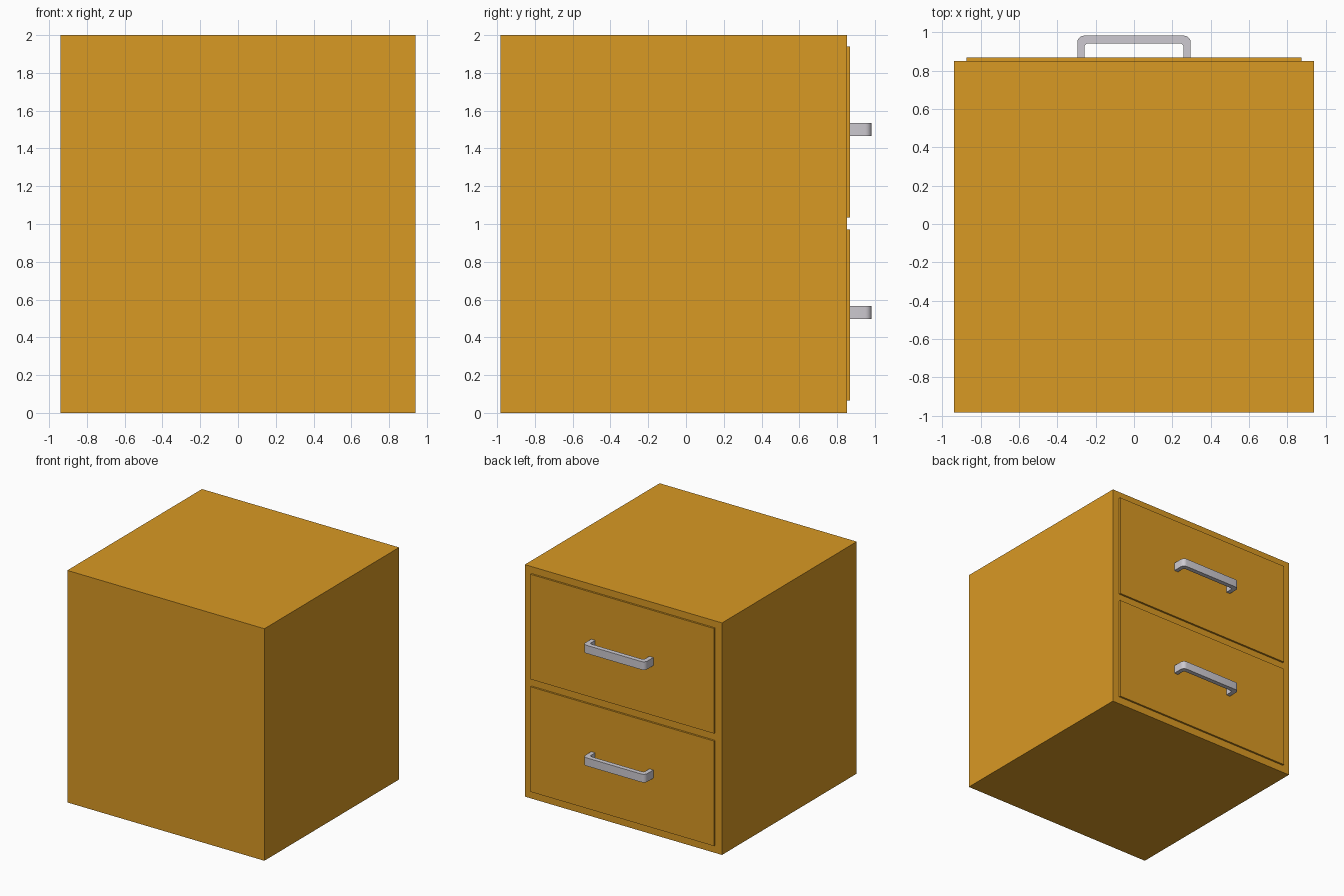
import bpy, bmesh, math

if "Cube" in bpy.data.objects:
    bpy.data.objects.remove(bpy.data.objects["Cube"])


def material(name, rgb):
    m = bpy.data.materials.new(name)
    m.diffuse_color = (*rgb, 1.0)
    m.use_nodes = True
    m.node_tree.nodes["Principled BSDF"].inputs["Base Color"].default_value = m.diffuse_color
    return m


WOOD = material("warm wood", (0.694, 0.319, 0.0176))
METAL = material("pale metal", (0.61, 0.59, 0.635))


def add_object(name, bm, mat):
    bmesh.ops.recalc_face_normals(bm, faces=bm.faces)
    mesh = bpy.data.meshes.new(name)
    bm.to_mesh(mesh)
    bm.free()
    mesh.materials.append(mat)
    obj = bpy.data.objects.new(name, mesh)
    bpy.context.collection.objects.link(obj)
    return obj


def box(name, lo, hi, mat):
    bm = bmesh.new()
    bmesh.ops.create_cube(bm, size=1)
    for v in bm.verts:
        v.co = [(a + b) / 2 + c * (b - a) for a, b, c in zip(lo, hi, v.co)]
    return add_object(name, bm, mat)


def rounded_corner(x, y, r, steps=5):
    """Quarter arc from the +x side to the +y side of corner (x, y)."""
    return [(x - r + r * math.cos(t), y - r + r * math.sin(t))
            for t in (math.pi / 2 * i / steps for i in range(steps + 1))]


def handle(name, z, y0=0.864, height=0.07):
    # U-shaped profile seen from above, mirrored across x
    outer = [(0.296, y0)] + rounded_corner(0.296, 0.983, 0.035)
    inner = [(0.258, y0)] + rounded_corner(0.258, 0.943, 0.018)
    mirror = lambda pts: [(-x, y) for x, y in reversed(pts)]
    profile = outer + mirror(outer) + list(reversed(mirror(inner))) + list(reversed(inner))
    bm = bmesh.new()
    face = bm.faces.new([bm.verts.new((x, y, z - height / 2)) for x, y in profile])
    ext = bmesh.ops.extrude_face_region(bm, geom=[face])
    verts = [g for g in ext["geom"] if isinstance(g, bmesh.types.BMVert)]
    bmesh.ops.translate(bm, verts=verts, vec=(0, 0, height))
    obj = add_object(name, bm, METAL)
    bpy.context.view_layer.objects.active = obj
    obj.select_set(True)
    bpy.ops.object.shade_smooth_by_angle(angle=math.radians(30))
    obj.select_set(False)


# Cabinet carcass
box("cabinet_body", (-0.94, -0.983, 0), (0.94, 0.852, 2), WOOD)

# Drawers on the +y side, each with a pull handle
for label, z0, z1, hz in (("lower", 0.065, 0.97, 0.531), ("upper", 1.035, 1.94, 1.501)):
    box(label + "_drawer_front", (-0.875, 0.842, z0), (0.875, 0.868, z1), WOOD)
    handle(label + "_drawer_handle", hz)
